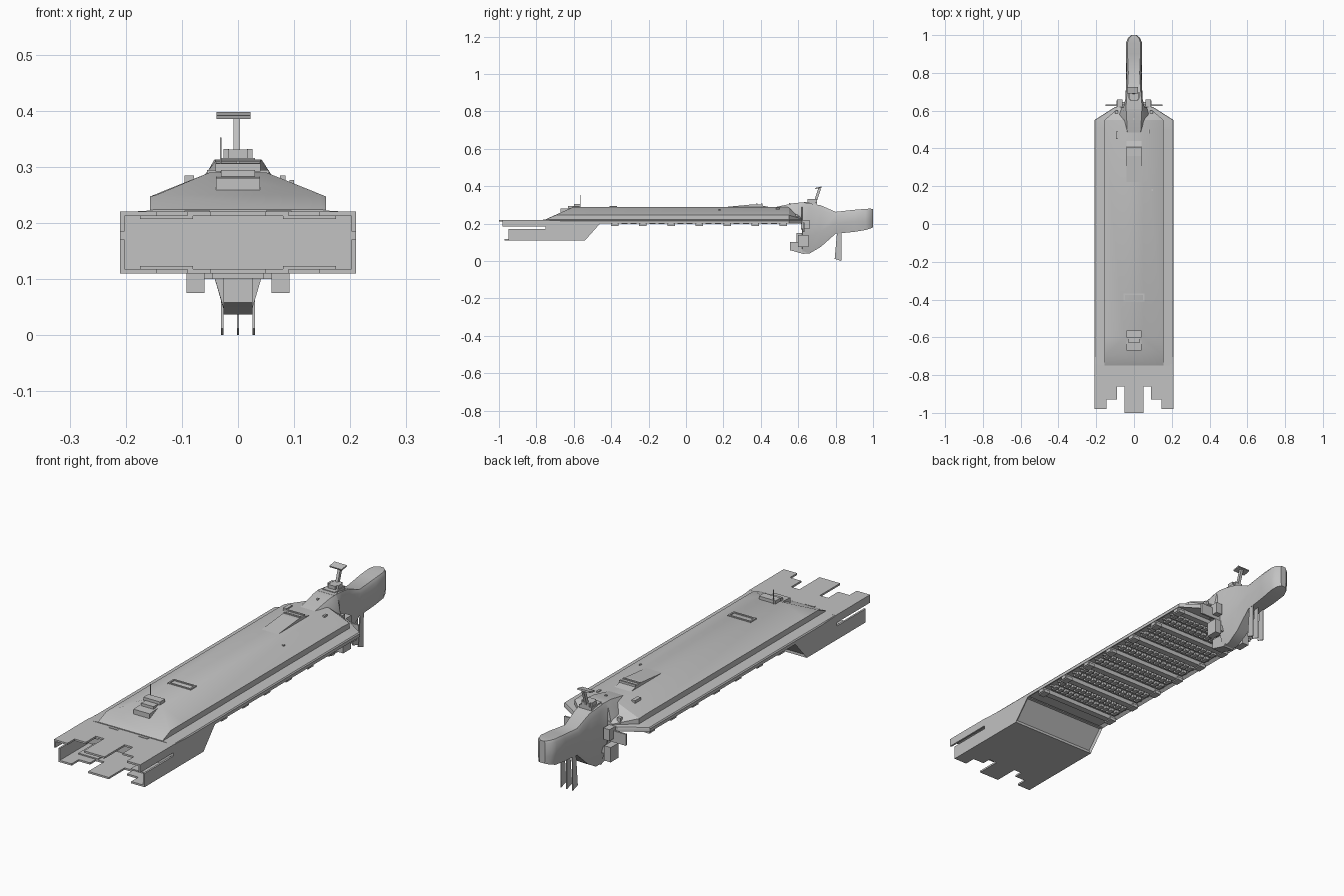
import bpy, bmesh, math
from mathutils import Vector

grey = bpy.data.materials.new("hull grey")
grey.diffuse_color = (0.54, 0.54, 0.54, 1)


def finish(name, bm, smooth=None):
    bmesh.ops.recalc_face_normals(bm, faces=bm.faces)
    me = bpy.data.meshes.new(name)
    bm.to_mesh(me)
    bm.free()
    ob = bpy.data.objects.new(name, me)
    bpy.context.collection.objects.link(ob)
    me.materials.append(grey)
    if smooth:
        bpy.ops.object.select_all(action='DESELECT')
        ob.select_set(True)
        bpy.context.view_layer.objects.active = ob
        bpy.ops.object.shade_smooth_by_angle(angle=math.radians(smooth))
    return ob


def boxes(name, items):
    """One mesh from boxes given as x0, x1, y0, y1, z0, z1."""
    bm = bmesh.new()
    for x0, x1, y0, y1, z0, z1 in items:
        vs = bmesh.ops.create_cube(bm, size=1)['verts']
        for v in vs:
            v.co = Vector(((x0 + x1) / 2 + v.co.x * (x1 - x0),
                           (y0 + y1) / 2 + v.co.y * (y1 - y0),
                           (z0 + z1) / 2 + v.co.z * (z1 - z0)))
    return finish(name, bm)


def mirrored(items):
    return items + [(-b, -a, *r) for a, b, *r in items]


def loft_mesh(rings):
    bm = bmesh.new()
    rows = [[bm.verts.new(p) for p in r] for r in rings]
    n = len(rows[0])
    for a, b in zip(rows, rows[1:]):
        for i in range(n):
            bm.faces.new((a[i], a[(i + 1) % n], b[(i + 1) % n], b[i]))
    bm.faces.new(rows[0])
    bm.faces.new(rows[-1])
    bmesh.ops.recalc_face_normals(bm, faces=bm.faces)
    return bm


def side_profile(pts, x0, x1):
    return loft_mesh([[(x, y, z) for y, z in pts] for x in (x0, x1)])


def ring(y, half):
    return [(x, y, z) for x, z in half] + [(-x, y, z) for x, z in reversed(half)]


# main hull: y, side x, wall x, wall top z, ridge x, ridge z
stations = [(-.75, .21, .157, .223, .150, .2235),
            (-.69, .21, .157, .247, .145, .250),
            (-.60, .21, .157, .247, .050, .290),
            (.50, .21, .157, .247, .050, .290),
            (.55, .21, .157, .245, .050, .288),
            (.62, .10, .075, .225, .045, .240)]
bm = loft_mesh([ring(y, [(s, .2), (s, .214), (s - .004, .219), (w, .222), (w, zw), (r, zr)])
                for y, s, w, zw, r, zr in stations])
# recessed belly
belly = [f for f in bm.faces if f.normal.z < -.9]
bmesh.ops.inset_region(bm, faces=belly, thickness=.014, depth=-.01)
finish("main_hull", bm, 25)

# belly cross beams and the rows of blocks between them
beams = [-.38 + .15 * i for i in range(7)]
boxes("belly_beams", [(-.203, .203, y - .014, y + .014, .191, .213) for y in beams])
boxes("beam_feet", mirrored([(.17, .2, y - .02, y + .02, .186, .2) for y in beams]))
blocks = []
for y in beams[:-1]:
    for row in (.05, .1):
        blocks += [(-.18 + .028 * i, -.162 + .028 * i, y + row - .016, y + row + .016, .198, .212)
                   for i in range(13)]
        blocks.append((-.19, .19, y + row - .004, y + row + .004, .202, .212))
boxes("belly_blocks", blocks)

# rear bay with sloped inset front
bm = side_profile([(-.75, .11), (-.54, .11), (-.46, .2), (-.46, .205), (-.75, .219)], -.21, .21)
slope = [f for f in bm.faces if f.normal.y > .3 and f.normal.z < -.3]
bmesh.ops.inset_region(bm, faces=slope, thickness=.012, depth=-.008)
finish("rear_bay", bm)

# bay walls and stepped end plates
boxes("bay_side_walls", mirrored([(.202, .21, -.98, -.74, .185, .22),
                                  (.202, .21, -.95, -.74, .11, .17)]))
for name, z0, z1, end in (("bay_roof_plates", .212, .22, 0), ("bay_floor_plates", .11, .118, .03)):
    boxes(name, [(-.05, .05, -1 + end, -.74, z0, z1)] +
          mirrored([(.145, .208, -.98 + end, -.74, z0, z1),
                    (.09, .145, -.93 + end, -.74, z0, z1),
                    (.05, .09, -.86, -.74, z0, z1)]))
boxes("bay_edge_strips", mirrored([(.08, .175, -.86, -.75, .207, .212),
                                   (.08, .175, -.86, -.75, .118, .123)]))

# neck and nose: y, top w, top z, upper w, upper z, mid w, mid z, bottom w, bottom z
neck = [(.48, .035, .289, .045, .280, .055, .25, .03, .215),
        (.58, .040, .310, .060, .285, .080, .25, .03, .205),
        (.618, .042, .313, .055, .290, .070, .22, .03, .200),
        (.622, .042, .313, .055, .290, .050, .13, .024, .042),
        (.66, .040, .309, .046, .285, .046, .13, .024, .040),
        (.72, .034, .298, .042, .275, .043, .16, .026, .075),
        (.80, .030, .263, .040, .248, .041, .20, .030, .146),
        (.90, .034, .274, .042, .260, .042, .21, .034, .156),
        (.96, .034, .279, .042, .268, .042, .21, .036, .166),
        (.985, .026, .280, .032, .270, .032, .21, .028, .174),
        (1.0, .010, .278, .014, .270, .014, .21, .012, .180)]
finish("neck_and_nose", loft_mesh(
    [ring(y, [(d, zd), (c, zc), (b, zb), (a, za)]) for y, a, za, b, zb, c, zc, d, zd in neck]), 35)

# chin below the neck
finish("chin", side_profile([(.555, .058), (.555, .102), (.625, .102), (.66, .06), (.63, .037), (.585, .05)],
                            -.026, .026))
boxes("chin_collar", [(-.045, .045, .59, .64, .1, .15)])

# side pods, their arms and the cross plates
boxes("side_pods", mirrored([(.06, .092, .6, .655, .075, .14)]))
boxes("pod_arms", mirrored([(.03, .062, .61, .645, .1, .128)]))
boxes("cross_plate", mirrored([(.04, .15, .625, .633, .155, .205)]))
boxes("shoulder_blocks", mirrored([(.06, .09, .615, .66, .17, .22)]))

# hanging fins
for i, x in enumerate((-.028, 0, .028)):
    finish(f"fin_{i + 1}", side_profile([(.808, .16), (.832, .16), (.83, 0), (.795, .012)], x - .002, x + .002))

# mast on top of the neck
boxes("mast_base", [(-.03, .03, .63, .70, .3, .316), (-.018, .018, .65, .70, .315, .331)] +
      mirrored([(.016, .026, .66, .69, .312, .332)]))
finish("mast", side_profile([(.685, .32), (.70, .32), (.722, .388), (.708, .39)], -.008, .004))
finish("mast_head", side_profile([(.692, .385), (.726, .392), (.724, .398), (.69, .391)], -.038, .022))
boxes("neck_collar", [(-.04, .04, .61, .64, .303, .313)])

# rear deck house and antenna
finish("deck_house", side_profile([(-.67, .25), (-.67, .28), (-.60, .284), (-.60, .25)], -.039, .039))
boxes("deck_house_top", [(-.03, .03, -.63, -.57, .282, .294), (-.04, .04, -.6, -.565, .292, .306)])
boxes("rear_antenna", [(-.032, -.029, -.567, -.563, .285, .352)])

# deck hatch frame
boxes("deck_hatch", [(-.055, .055, -.375, -.368, .284, .294), (-.055, .055, -.41, -.403, .284, .294)] +
      mirrored([(.048, .055, -.41, -.368, .284, .294)]))

# forward wedge vent
finish("forward_vent", side_profile([(.2, .288), (.36, .303), (.40, .303), (.41, .296), (.45, .288)], -.04, .04))
boxes("vent_slats", [(-.04, .04, y, y + .008, .29, .307) for y in (.375, .4)])

# small deck fittings
boxes("deck_fittings", [(-.095, -.078, .45, .49, .26, .284), (.075, .085, .48, .5, .27, .284),
                        (.092, .1, .175, .185, .265, .276), (-.004, .004, .55, .56, .29, .31)] +
      mirrored([(.085, .1, .585, .6, .225, .25), (.05, .095, -.765, -.755, .218, .222)]))
